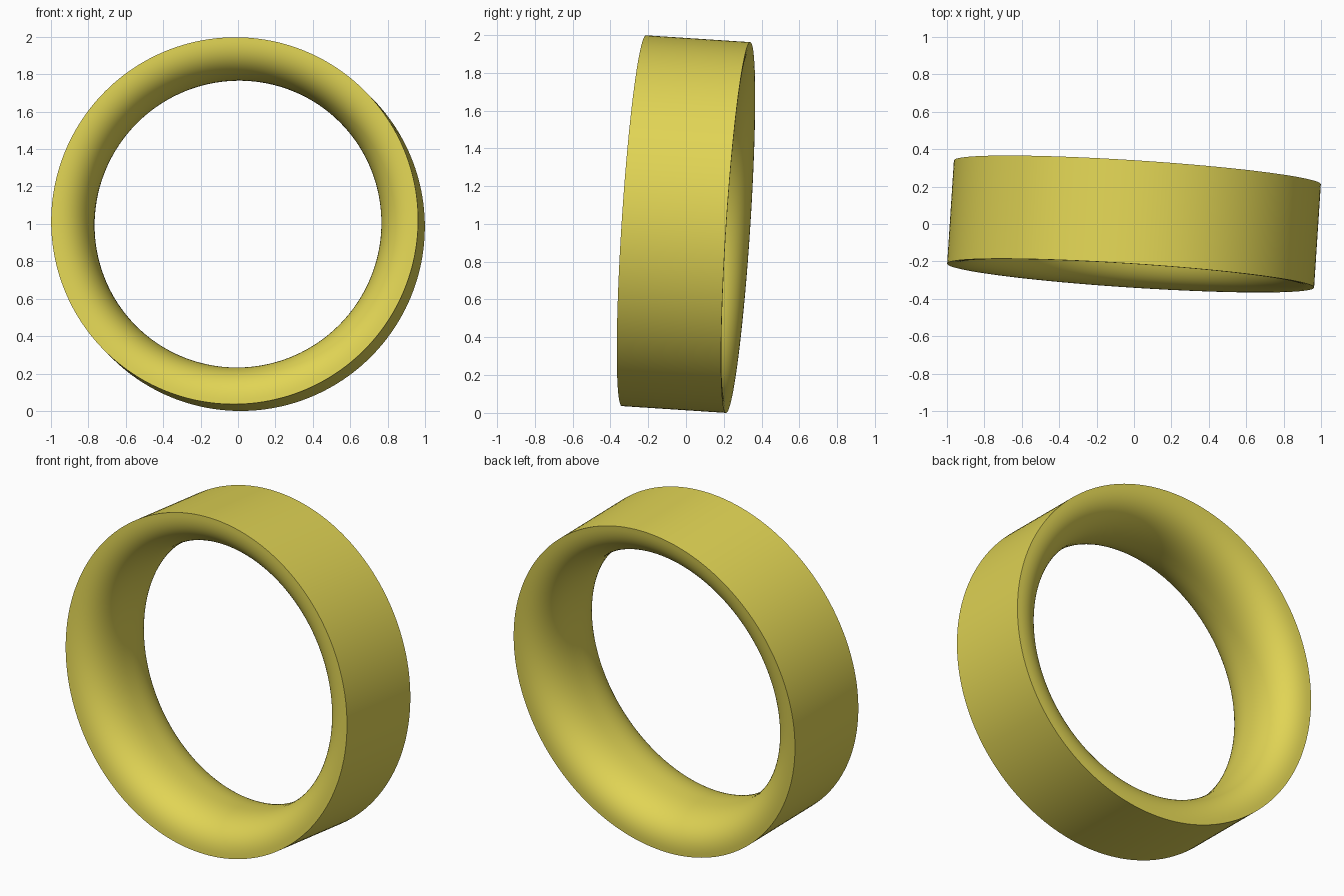
import bpy, bmesh, math
from mathutils import Vector, Matrix

if "Cube" in bpy.data.objects:
    bpy.data.objects.remove(bpy.data.objects["Cube"])

RADIUS, THROAT, HALF_W = 0.983, 0.77, 0.277
SIDES, STEPS, POWER = 192, 40, 2.4

# Cross-section (radius, position along axis): flat outside, bulging inside
profile = []
for i in range(STEPS + 1):
    t = math.pi * i / STEPS
    c, s = math.cos(t), max(0.0, math.sin(t))
    along = -math.copysign(abs(c) ** (2 / POWER), c) * HALF_W
    profile.append((RADIUS - (RADIUS - THROAT) * s ** (2 / POWER), along))

# Spin the section around the ring axis
bm = bmesh.new()
rings = []
for k in range(SIDES):
    a = 2 * math.pi * k / SIDES
    rings.append([bm.verts.new((r * math.cos(a), y, r * math.sin(a))) for r, y in profile])
n = len(profile)
for k in range(SIDES):
    p, q = rings[k], rings[(k + 1) % SIDES]
    for j in range(n):
        m = (j + 1) % n
        bm.faces.new((p[j], p[m], q[m], q[j]))
bmesh.ops.recalc_face_normals(bm, faces=bm.faces)

# Lean the ring slightly and lift it onto the floor
axis = Vector((0.065, 0.996, -0.065))
lean = Vector((0, 1, 0)).rotation_difference(axis).to_matrix().to_4x4()
bm.transform(Matrix.Translation((0, 0, 1)) @ lean)
low = min(v.co.z for v in bm.verts)
bmesh.ops.translate(bm, verts=bm.verts, vec=(0, 0, -low))

mesh = bpy.data.meshes.new("ring_band")
bm.to_mesh(mesh)
bm.free()
ring = bpy.data.objects.new("ring_band", mesh)
bpy.context.collection.objects.link(ring)

# Yellow finish
mat = bpy.data.materials.new("yellow")
mat.diffuse_color = (0.75, 0.66, 0.09, 1)
mat.use_nodes = True
mat.node_tree.nodes["Principled BSDF"].inputs["Base Color"].default_value = mat.diffuse_color
mesh.materials.append(mat)

# Smooth surface with crisp rims
bpy.context.view_layer.objects.active = ring
ring.select_set(True)
bpy.ops.object.shade_smooth_by_angle(angle=math.radians(40))
